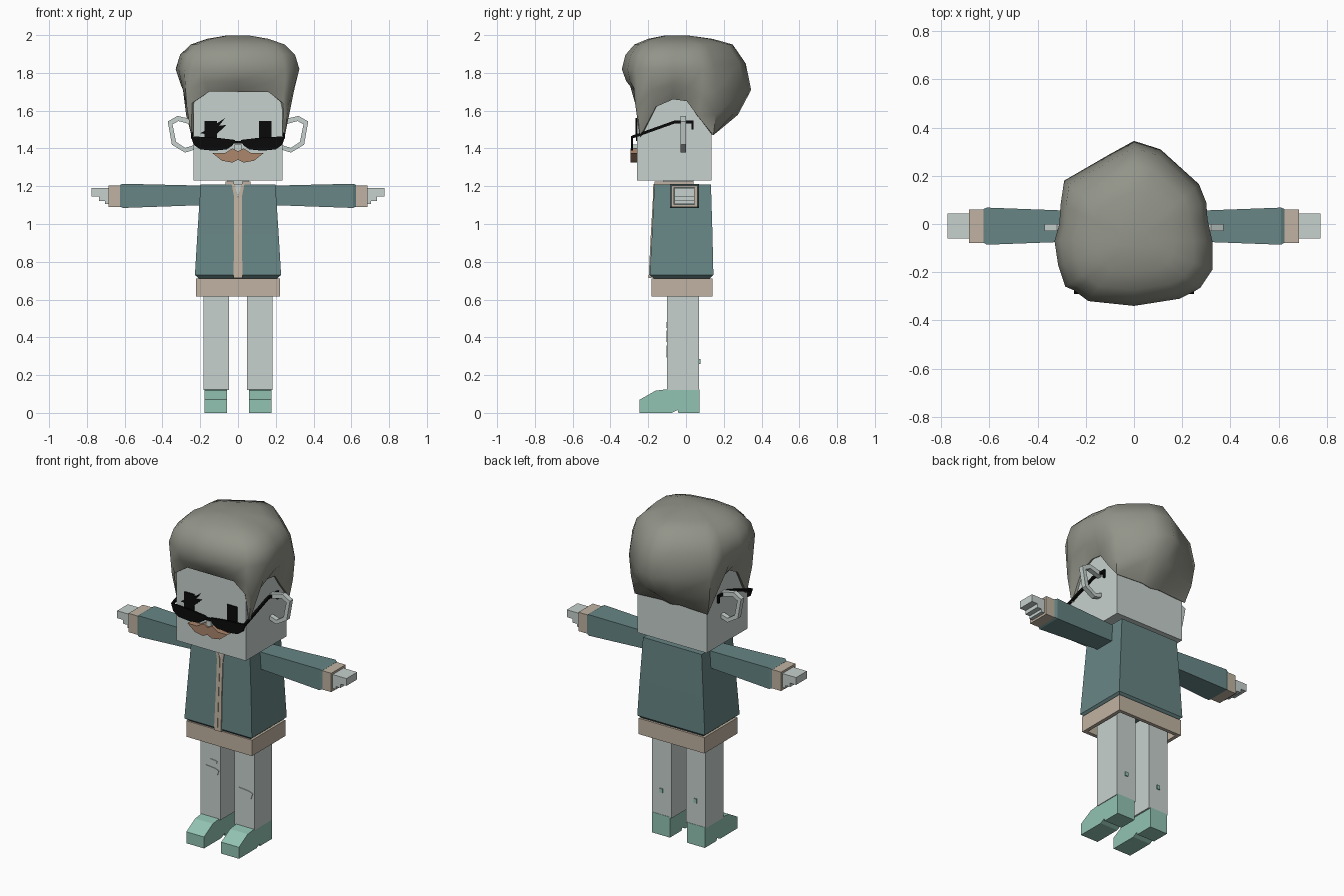
import bpy, bmesh, math

cube = bpy.data.objects.get("Cube")
if cube:
    bpy.data.objects.remove(cube, do_unlink=True)


def material(name, *rgb):
    m = bpy.data.materials.new(name)
    m.use_nodes = True
    m.diffuse_color = (*rgb, 1)
    m.node_tree.nodes["Principled BSDF"].inputs["Base Color"].default_value = (*rgb, 1)
    return m


PALE = material("pale grey", 0.57, 0.64, 0.62)
TEAL = material("jacket teal", 0.137, 0.235, 0.235)
TAN = material("trim tan", 0.53, 0.45, 0.36)
HAIR = material("hair grey", 0.29, 0.295, 0.25)
MINT = material("shoe mint", 0.29, 0.55, 0.45)
BROWN = material("moustache brown", 0.41, 0.24, 0.15)
BLACK = material("black", 0.003, 0.003, 0.003)


def loft(name, rings, mat, cyclic=False, caps=True):
    """Skin a list of equal-length point loops; cyclic joins last to first."""
    bm = bmesh.new()
    loops = [[bm.verts.new(p) for p in r] for r in rings]
    pairs = list(zip(loops, loops[1:]))
    if cyclic:
        pairs.append((loops[-1], loops[0]))
    for a, b in pairs:
        n = len(a)
        for i in range(n):
            j = (i + 1) % n
            bm.faces.new((a[i], a[j], b[j], b[i]))
    if caps and not cyclic:
        bm.faces.new(loops[0])
        bm.faces.new(loops[-1])
    bmesh.ops.recalc_face_normals(bm, faces=bm.faces[:])
    me = bpy.data.meshes.new(name)
    bm.to_mesh(me)
    bm.free()
    me.materials.append(mat)
    ob = bpy.data.objects.new(name, me)
    bpy.context.collection.objects.link(ob)
    return ob


def prism(name, pts, axis, a, b, mat):
    """Extrude a profile along x (points are y, z) or y (points are x, z)."""
    place = (lambda p, d: (d, *p)) if axis == "x" else (lambda p, d: (p[0], d, p[1]))
    return loft(name, [[place(p, d) for p in pts] for d in (a, b)], mat)


def flat(z, x, y0, y1):
    return [(-x, y0, z), (x, y0, z), (x, y1, z), (-x, y1, z)]


def upright(x, y0, y1, z0, z1):
    return [(x, y0, z0), (x, y1, z0), (x, y1, z1), (x, y0, z1)]


def box(name, x0, x1, y0, y1, z0, z1, mat):
    return loft(name, [upright(x0, y0, y1, z0, z1), upright(x1, y0, y1, z0, z1)], mat)


def flip(pts, s):
    return [(s * u, v) for u, v in pts]


# Head, neck and nose
box("head", -0.235, 0.235, -0.26, 0.135, 1.23, 1.74, PALE)
box("neck", -0.055, 0.055, -0.12, 0.04, 1.15, 1.24, PALE)
box("nose", -0.018, 0.018, -0.285, -0.255, 1.385, 1.42, PALE)

# Hair: columns of widest x, widest y and hairline height, going round the head
columns = [
    (0, -0.34, 1.7), (0.19, -0.31, 1.7), (0.25, -0.28, 1.64), (0.275, -0.265, 1.46),
    (0.325, -0.19, 1.62), (0.325, -0.07, 1.66), (0.305, 0.02, 1.65), (0.3, 0.09, 1.57),
    (0.27, 0.165, 1.47), (0.11, 0.31, 1.48), (0, 0.345, 1.47), (-0.1, 0.29, 1.48),
    (-0.29, 0.18, 1.47), (-0.305, 0.08, 1.57), (-0.31, 0, 1.65), (-0.33, -0.07, 1.66),
    (-0.315, -0.17, 1.62), (-0.285, -0.26, 1.46), (-0.25, -0.275, 1.64), (-0.19, -0.32, 1.7),
]
CY = -0.0625


def hair_column(x, y, h):
    dy = y - CY
    k = 1 / max(abs(x) / 0.235, abs(dy) / 0.1975)
    wide = 1.71 if y > 0.15 else 1.82
    at = lambda f, z: (x * f, CY + dy * f, z)
    mix = lambda t: k * 1.05 + (1 - k * 1.05) * t
    return [at(k * 0.97, h + 0.01), at(k * 1.05, h),
            at(mix(0.65), h + (wide - h) * 0.45), at(1, wide),
            at(0.93, wide + (1.95 - wide) * 0.58), at(0.76, 1.95),
            at(0.5, 1.98), at(0.2, 1.997)]


hair = loft("hair", list(zip(*[hair_column(*c) for c in columns])), HAIR)
bpy.ops.object.select_all(action="DESELECT")
hair.select_set(True)
bpy.context.view_layer.objects.active = hair
bpy.ops.object.shade_smooth_by_angle(angle=math.radians(50))

# Moustache and eyes
half = [(0, 1.385), (0.03, 1.4), (0.07, 1.375), (0.135, 1.375), (0.085, 1.335), (0.03, 1.325), (0, 1.34)]
for s, side in ((1, "left"), (-1, "right")):
    prism(side + "_moustache", flip(half, s), "y", -0.295, -0.255, BROWN)
    box(side + "_eye", *sorted((s * 0.112, s * 0.178)), -0.266, -0.258, 1.44, 1.545, BLACK)
prism("right_eye_scratch", [(-0.2, 1.48), (-0.13, 1.52), (-0.07, 1.56), (-0.1, 1.52),
      (-0.06, 1.525), (-0.12, 1.47)], "y", -0.267, -0.259, BLACK)

# Sunglasses
lens = [(0.015, 1.445), (0.1, 1.455), (0.25, 1.465), (0.235, 1.42), (0.2, 1.395),
        (0.13, 1.388), (0.06, 1.395), (0.03, 1.415)]
temple = [(-0.285, 1.468), (-0.06, 1.548), (0.04, 1.548), (0.04, 1.5), (0.028, 1.5),
          (0.028, 1.532), (-0.06, 1.532), (-0.285, 1.452)]
for s, side in ((1, "left"), (-1, "right")):
    prism(side + "_lens", flip(lens, s), "y", -0.29, -0.28, BLACK)
    prism(side + "_temple", temple, "x", s * 0.238, s * 0.25, BLACK)
box("glasses_bridge", -0.03, 0.03, -0.29, -0.28, 1.425, 1.44, BLACK)

# Ears: open hexagonal rims
rim = [(0.225, 1.55), (0.32, 1.572), (0.372, 1.543), (0.35, 1.42), (0.28, 1.378), (0.225, 1.395)]
hole = [(0.225, 1.52), (0.315, 1.545), (0.347, 1.528), (0.328, 1.435), (0.28, 1.403), (0.225, 1.42)]
for s, side in ((1, "left"), (-1, "right")):
    loops = [[(s * u, y, v) for u, v in pts]
             for pts, y in ((rim, -0.03), (rim, 0), (hole, 0), (hole, -0.03))]
    loft(side + "_ear", loops, PALE, cyclic=True)

# Jacket body with turned-in lower edge, and hollow waistband
loft("jacket_body", [flat(0.71, 0.205, -0.17, 0.125), flat(0.73, 0.228, -0.192, 0.145),
                     flat(0.95, 0.215, -0.18, 0.14), flat(1.21, 0.198, -0.167, 0.132)], TEAL)
outer, inner = (0.222, -0.182, 0.14), (0.2, -0.16, 0.118)
loft("waistband", [flat(0.615, *outer), flat(0.712, *outer), flat(0.712, *inner),
                   flat(0.615, *inner)], TAN, cyclic=True)

# Front zip strips, following the slope of the jacket, and collar
for s, side in ((1, "left"), (-1, "right")):
    loft(side + "_zip_strip",
         [[(s * a, y - 0.006, z), (s * b, y - 0.006, z), (s * b, y + 0.01, z), (s * a, y + 0.01, z)]
          for a, b, y, z in ((0.001, 0.024, -0.192, 0.715), (0.001, 0.02, -0.18, 0.95),
                             (0.001, 0.02, -0.169, 1.14), (0.018, 0.034, -0.167, 1.212))], TAN)
    box(side + "_collar", *sorted((s * 0.02, s * 0.065)), -0.167, 0.04, 1.2, 1.225, TAN)
prism("neck_opening", [(0, 1.145), (0.02, 1.211), (-0.02, 1.211)], "y", -0.172, -0.164, PALE)

# Sleeves, cuffs and stepped hands
for s, side in ((1, "left"), (-1, "right")):
    loft(side + "_sleeve", [upright(s * x, *r) for x, *r in (
        (0.18, -0.07, 0.052, 1.1, 1.203), (0.61, -0.086, 0.068, 1.085, 1.213),
        (0.625, -0.078, 0.062, 1.092, 1.206))], TEAL)
    cuff, palm = (-0.078, 0.06, 1.09, 1.205), (-0.064, 0.046, 1.103, 1.192)
    loft(side + "_cuff", [upright(s * x, *r) for x, r in (
        (0.6, cuff), (0.685, cuff), (0.685, palm), (0.6, palm))], TAN, cyclic=True)
    for part, end, low in (("fingers", 0.775, 1.145), ("palm", 0.735, 1.122), ("thumb", 0.705, 1.105)):
        box(side + "_" + part, *sorted((s * 0.6, s * end)), -0.06, 0.044, low, 1.19, PALE)

# Legs and shoes
shoe = [(-0.245, 0), (-0.245, 0.07), (-0.16, 0.118), (-0.1, 0.125), (0.072, 0.125),
        (0.072, 0), (-0.04, 0), (-0.045, 0.016), (-0.075, 0)]
for s, side in ((1, "left"), (-1, "right")):
    box(side + "_leg", *sorted((s * 0.048, s * 0.182)), -0.1, 0.07, 0.12, 0.72, PALE)
    prism(side + "_shoe", shoe, "x", s * 0.058, s * 0.178, MINT)
    box(side + "_calf_mark", s * 0.115 - 0.01, s * 0.115 + 0.01, 0.068, 0.076, 0.26, 0.285, MINT)


# Knee tears as thin patches
def tear(name, x, z, w, h):
    pts = [(-1, 0.3), (-0.6, 1), (0.5, 0.8), (1, 0.5), (0.8, -0.6), (0.1, -1), (-0.7, -0.7)]
    prism(name, [(x + w * u, z + h * v) for u, v in pts], "y", -0.104, -0.098, PALE)


tear("right_knee_tear", -0.115, 0.405, 0.058, 0.03)
tear("right_small_tear", -0.097, 0.465, 0.028, 0.015)
tear("left_knee_tear", 0.112, 0.325, 0.06, 0.032)
